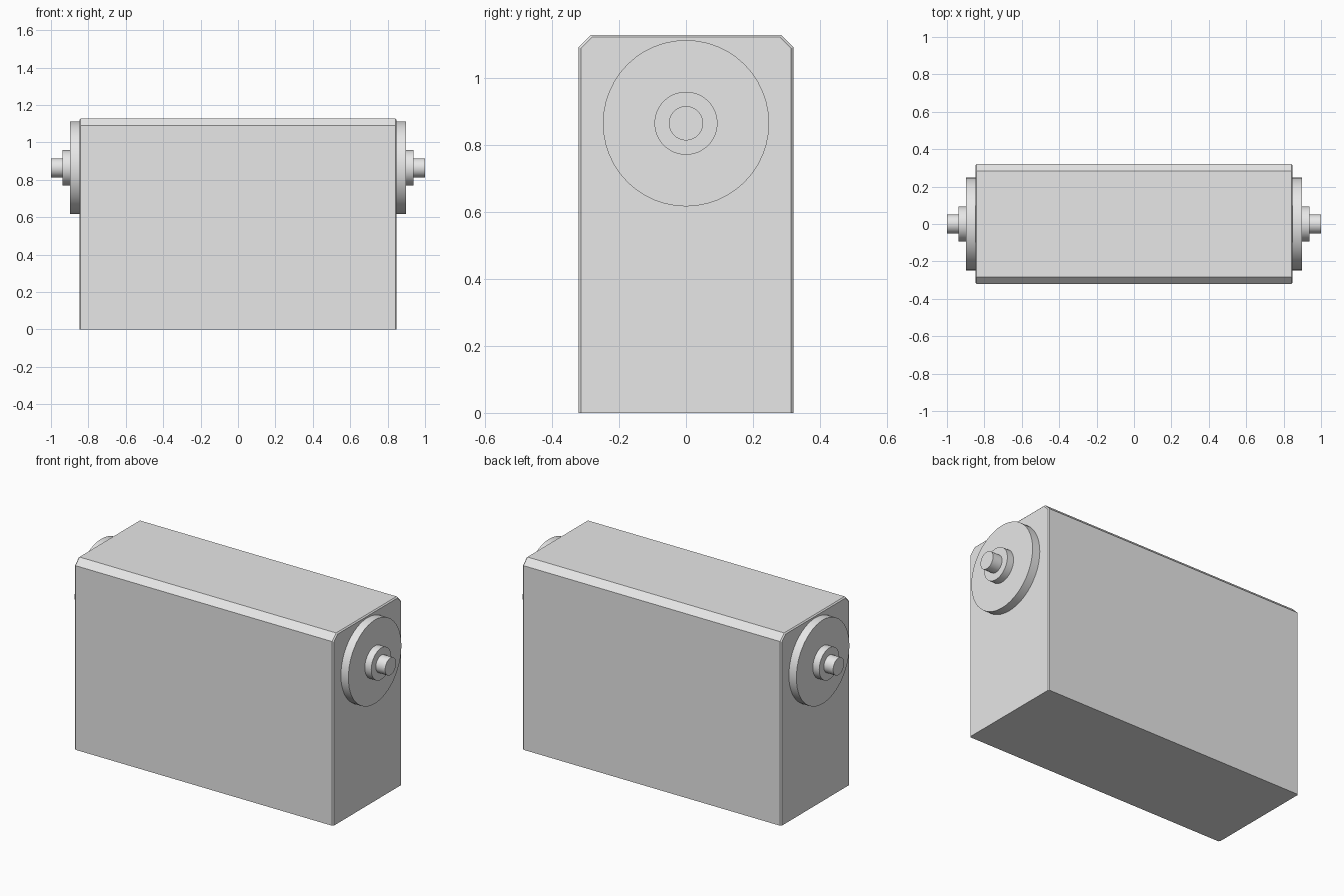
import bpy
import bmesh
import math
from mathutils import Matrix

if "Cube" in bpy.data.objects:
    bpy.data.objects.remove(bpy.data.objects["Cube"], do_unlink=True)

GREY = (0.8, 0.8, 0.8, 1)
grey = bpy.data.materials.new("plain grey")
grey.use_nodes = True
grey.diffuse_color = GREY
grey.node_tree.nodes["Principled BSDF"].inputs["Base Color"].default_value = GREY

HALF_LENGTH, HALF_DEPTH, HEIGHT = 0.848, 0.32, 1.128
CHAMFER, EDGE = 0.037, 0.007
AXLE_HEIGHT = 0.864


def add_object(name, bm):
    bmesh.ops.recalc_face_normals(bm, faces=bm.faces)
    mesh = bpy.data.meshes.new(name)
    bm.to_mesh(mesh)
    bm.free()
    mesh.materials.append(grey)
    obj = bpy.data.objects.new(name, mesh)
    bpy.context.collection.objects.link(obj)
    return obj


# Body: end profile with chamfered top corners, extruded along x
profile = [(-HALF_DEPTH, 0), (HALF_DEPTH, 0),
           (HALF_DEPTH, HEIGHT - CHAMFER), (HALF_DEPTH - CHAMFER, HEIGHT),
           (CHAMFER - HALF_DEPTH, HEIGHT), (-HALF_DEPTH, HEIGHT - CHAMFER)]
bm = bmesh.new()
end = bm.faces.new([bm.verts.new((-HALF_LENGTH, y, z)) for y, z in profile])
ring = bmesh.ops.extrude_face_region(bm, geom=[end], use_keep_orig=True)["geom"]
bmesh.ops.translate(bm, vec=(2 * HALF_LENGTH, 0, 0),
                    verts=[v for v in ring if isinstance(v, bmesh.types.BMVert)])

# Fine bevel around both ends, leaving the bottom sharp
end_edges = [e for e in bm.edges
             if abs(e.verts[0].co.x - e.verts[1].co.x) < EDGE
             and max(v.co.z for v in e.verts) > EDGE]
bmesh.ops.bevel(bm, geom=end_edges, offset=EDGE, segments=1,
                affect='EDGES', clamp_overlap=True)
add_object("body", bm)


# Stepped round parts on each end
def add_round(name, side, radius, inner, outer):
    bm = bmesh.new()
    place = (Matrix.Translation((side * (inner + outer) / 2, 0, AXLE_HEIGHT))
             @ Matrix.Rotation(math.pi / 2, 4, 'Y'))
    bmesh.ops.create_cone(bm, cap_ends=True, segments=48, radius1=radius,
                          radius2=radius, depth=outer - inner, matrix=place)
    obj = add_object(name, bm)
    bpy.ops.object.select_all(action='DESELECT')
    obj.select_set(True)
    bpy.context.view_layer.objects.active = obj
    bpy.ops.object.shade_smooth_by_angle(angle=math.radians(30))


for label, side in (("left", 1), ("right", -1)):
    add_round(label + "_disc", side, 0.248, HALF_LENGTH, 0.897)
    add_round(label + "_hub", side, 0.094, 0.897, 0.939)
    add_round(label + "_shaft", side, 0.051, 0.939, 1.0)
